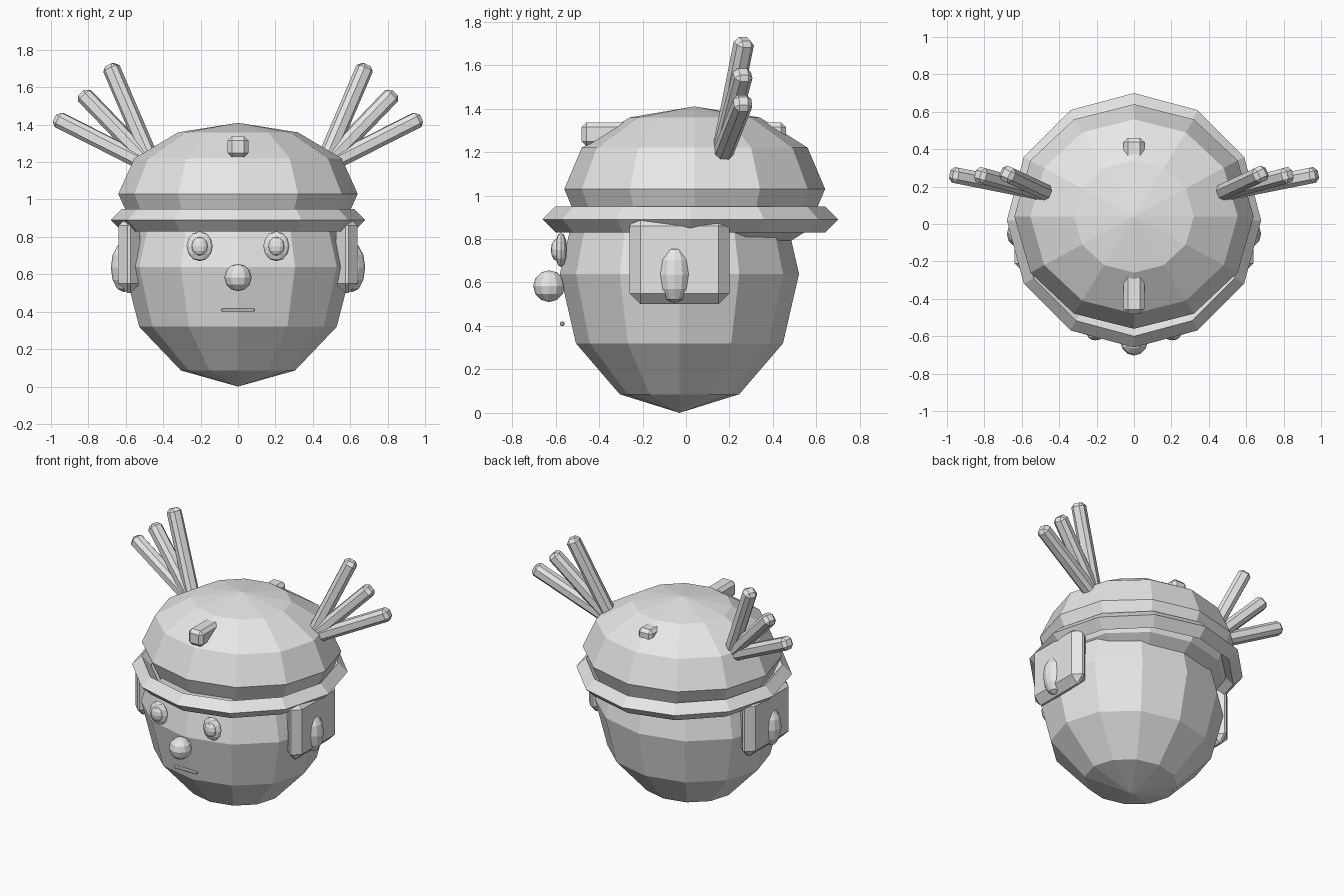
import bpy
from mathutils import Vector

cube = bpy.data.objects.get("Cube")
if cube:
    bpy.data.objects.remove(cube, do_unlink=True)

# Single neutral colour
grey = bpy.data.materials.new("plain_grey")
grey.use_nodes = True
tone = (0.8, 0.8, 0.8, 1)
grey.diffuse_color = tone
grey.node_tree.nodes["Principled BSDF"].inputs["Base Color"].default_value = tone


def finish(name):
    ob = bpy.context.object
    ob.name = name
    ob.data.materials.clear()
    ob.data.materials.append(grey)
    return ob


def ball(name, centre, radii):
    """Low-poly ellipsoid."""
    bpy.ops.mesh.primitive_uv_sphere_add(segments=12, ring_count=6, radius=1, location=centre)
    ob = finish(name)
    ob.scale = radii
    return ob


def block(name, centre, size, bevel):
    """Box with single-segment chamfers."""
    bpy.ops.mesh.primitive_cube_add(size=1, location=centre)
    ob = finish(name)
    for v in ob.data.vertices:
        v.co = [c * s for c, s in zip(v.co, size)]
    mod = ob.modifiers.new("chamfer", "BEVEL")
    mod.width = bevel
    mod.segments = 1
    mod.limit_method = 'NONE'
    return ob


# Head and helmet
ball("head", (0, -0.03, 0.64), (0.61, 0.55, 0.64))
ball("helmet_dome", (0, 0.04, 1.03), (0.64, 0.60, 0.38))
bpy.ops.mesh.primitive_torus_add(major_segments=12, minor_segments=4, major_radius=0.62,
                                 minor_radius=0.06, location=(0, 0.02, 0.89))
finish("helmet_brim")
block("helmet_crossbar", (0, -0.01, 1.282), (0.11, 0.94, 0.11), 0.022)

# Nose and mouth
ball("nose", (0, -0.63, 0.583), (0.073, 0.073, 0.073))
block("mouth", (0, -0.57, 0.41), (0.18, 0.02, 0.02), 0.005)

# Paired parts
feather_tips = {"inner": (0.685, 0.27, 1.72), "middle": (0.835, 0.265, 1.57),
                "outer": (0.977, 0.265, 1.435)}
for side, s in (("left", 1), ("right", -1)):
    ball(f"{side}_eye", (s * 0.205, -0.575, 0.75), (0.07, 0.028, 0.08))
    ball(f"{side}_pupil", (s * 0.205, -0.595, 0.75), (0.043, 0.027, 0.05))
    block(f"{side}_ear_flap", (s * 0.582, -0.03, 0.705), (0.115, 0.46, 0.41), 0.05)
    ball(f"{side}_ear", (s * 0.61, -0.053, 0.637), (0.07, 0.073, 0.133))

    # Fan of feathers
    root = Vector((s * 0.45, 0.16, 1.17))
    for place, (x, y, z) in feather_tips.items():
        tip = Vector((s * x, y, z))
        axis = tip - root
        bar = block(f"{side}_{place}_feather", (root + tip) / 2,
                    (0.085, 0.085, axis.length), 0.022)
        bar.rotation_mode = 'QUATERNION'
        bar.rotation_quaternion = axis.to_track_quat('Z', 'Y')
